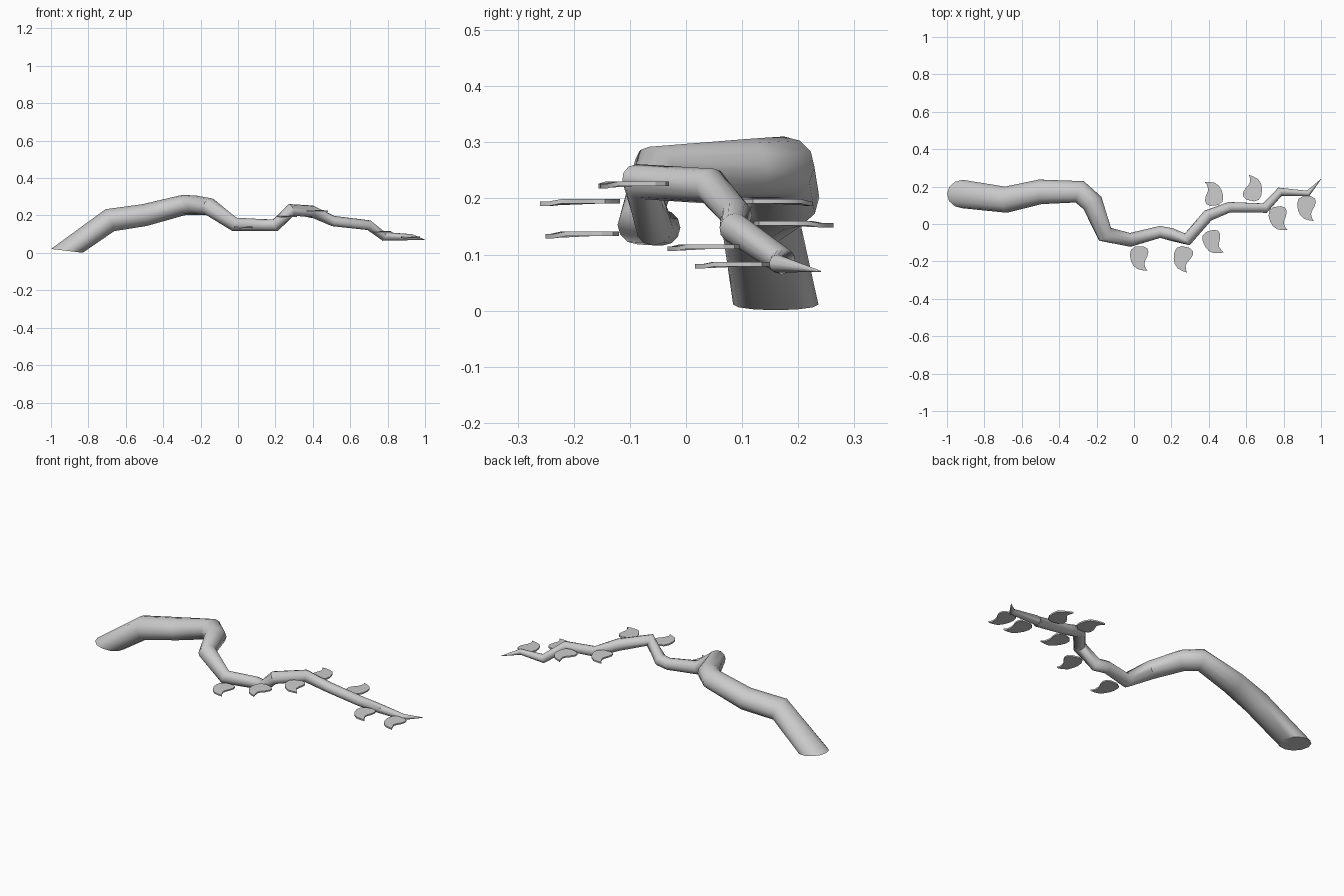
import bpy, bmesh, math
from mathutils import Vector, Matrix

cube = bpy.data.objects.get("Cube")
if cube:
    bpy.data.objects.remove(cube, do_unlink=True)

grey = bpy.data.materials.new("plain_grey")
grey.use_nodes = True
colour = (0.6, 0.6, 0.6, 1)
grey.diffuse_color = colour
grey.node_tree.nodes["Principled BSDF"].inputs["Base Color"].default_value = colour

SIDES = 12
LEAF_THICK = 0.008


def finish(bm, name, angle):
    bmesh.ops.recalc_face_normals(bm, faces=bm.faces)
    mesh = bpy.data.meshes.new(name)
    bm.to_mesh(mesh)
    bm.free()
    mesh.materials.append(grey)
    obj = bpy.data.objects.new(name, mesh)
    bpy.context.collection.objects.link(obj)
    bpy.ops.object.select_all(action='DESELECT')
    obj.select_set(True)
    bpy.context.view_layer.objects.active = obj
    bpy.ops.object.shade_smooth_by_angle(angle=math.radians(angle))
    return obj


# Branch path: x, y, z, radius
path = [
    (-0.915, 0.16, 0.011, 0.076),
    (-0.685, 0.13, 0.175, 0.070),
    (-0.50, 0.172, 0.202, 0.066),
    (-0.29, 0.172, 0.256, 0.061),
    (-0.222, 0.112, 0.254, 0.058),
    (-0.155, -0.055, 0.248, 0.047),
    (-0.02, -0.085, 0.153, 0.037),
    (0.14, -0.042, 0.148, 0.032),
    (0.20, -0.056, 0.148, 0.034),
    (0.285, -0.082, 0.230, 0.034),
    (0.395, 0.045, 0.222, 0.032),
    (0.51, 0.09, 0.170, 0.028),
    (0.70, 0.085, 0.148, 0.027),
    (0.78, 0.172, 0.088, 0.024),
    (0.93, 0.163, 0.084, 0.016),
    (1.0, 0.24, 0.07, 0.001),
]


# Branch: one ring at each bend, halfway between the two directions
def build_branch():
    bm = bmesh.new()
    points = [Vector(p[:3]) for p in path]
    rings = []
    for i, (centre, p) in enumerate(zip(points, path)):
        before = (centre - points[max(i - 1, 0)]).normalized()
        after = (points[min(i + 1, len(points) - 1)] - centre).normalized()
        normal = (before + after).normalized()
        if i == 0:
            normal = Vector((0.12, 0, 1)).normalized()
        side = Vector((0, 0, 1)).cross(normal)
        if i == 0:
            side = Vector((0, 1, 0))
        side.normalize()
        up = normal.cross(side)
        ring = []
        for k in range(SIDES):
            a = math.tau * k / SIDES
            stretch = 1.12 if i == 0 else 0.9 if i < 5 else 1.0
            offset = side * math.cos(a) + up * math.sin(a) * stretch
            ring.append(bm.verts.new(centre + offset * p[3]))
        rings.append(ring)
    for a, b in zip(rings, rings[1:]):
        for k in range(SIDES):
            n = (k + 1) % SIDES
            bm.faces.new((a[k], a[n], b[n], b[k]))
    bm.faces.new(rings[0])
    bm.faces.new(rings[-1])
    finish(bm, "branch", 50)


# Leaf outline with a hooked tip, measured from its middle
outline = [
    (-0.02, 0.064), (-0.043, 0.048), (-0.049, 0.02), (-0.043, -0.012),
    (-0.03, -0.038), (-0.008, -0.056), (0.02, -0.063), (0.046, -0.065),
    (0.035, -0.05), (0.029, -0.03), (0.032, -0.012), (0.044, 0.012),
    (0.05, 0.035), (0.044, 0.055), (0.022, 0.066),
]


def build_leaf(name, x, y, z, turn):
    bm = bmesh.new()
    face = bm.faces.new([bm.verts.new((u, v, -LEAF_THICK / 2)) for u, v in outline])
    top = bmesh.ops.extrude_face_region(bm, geom=[face])
    verts = [g for g in top["geom"] if isinstance(g, bmesh.types.BMVert)]
    bmesh.ops.translate(bm, verts=verts, vec=(0, 0, LEAF_THICK))
    # the tip droops a little
    for v in bm.verts:
        if v.co.y < -0.05:
            v.co.z -= 0.004
    place = Matrix.Translation((x, y, z)) @ Matrix.Rotation(math.radians(turn), 4, 'Z')
    bmesh.ops.transform(bm, matrix=place, verts=bm.verts)
    finish(bm, name, 30)


build_branch()
leaves = [
    (0.027, -0.185, 0.137, 0), (0.257, -0.185, 0.195, -16),
    (0.42, -0.10, 0.226, 14), (0.427, 0.164, 0.195, 184),
    (0.64, 0.188, 0.156, 164), (0.77, 0.028, 0.114, 5),
    (0.92, 0.084, 0.083, -4),
]
for number, spot in enumerate(leaves, 1):
    build_leaf(f"leaf_{number}", *spot)
